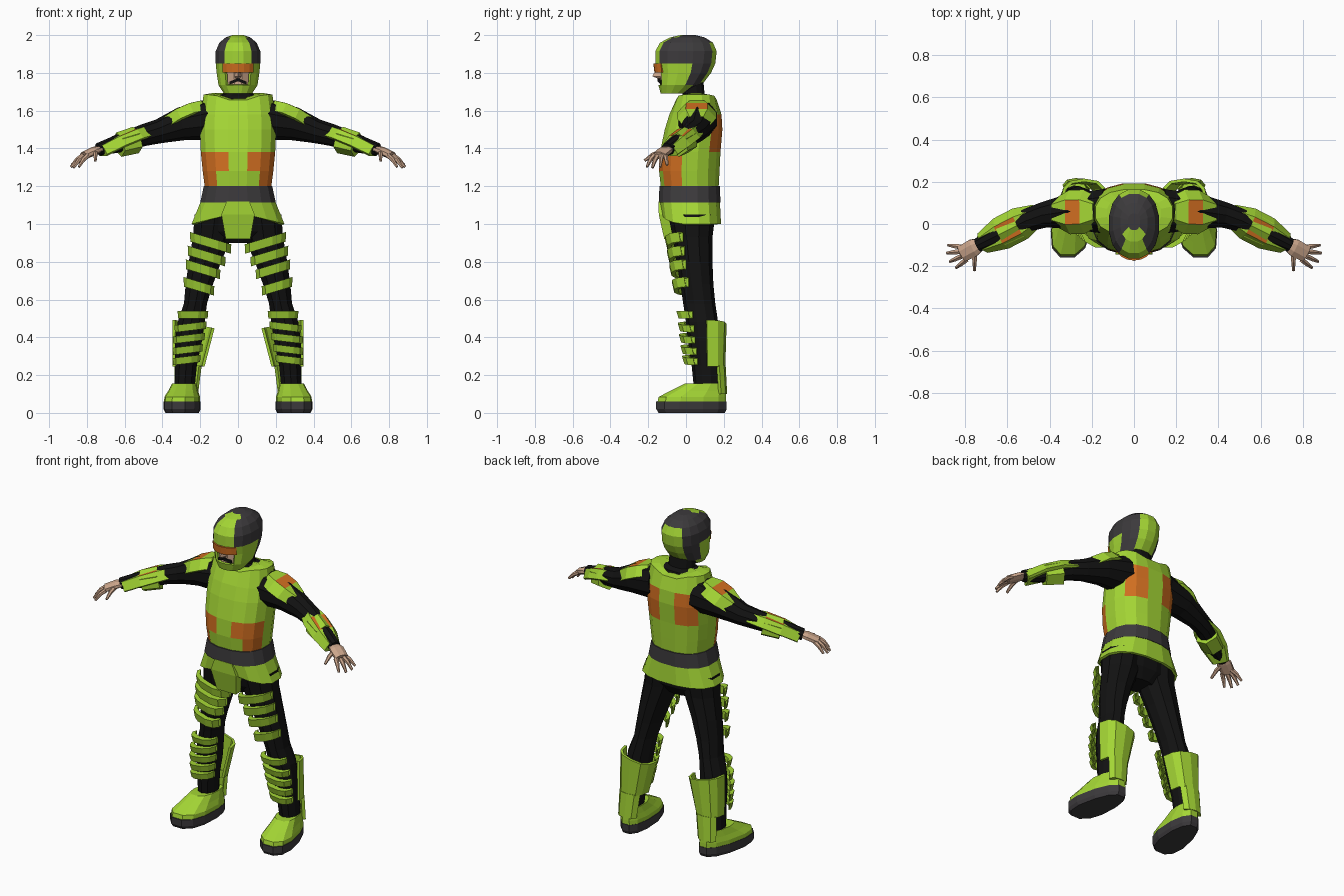
import bpy, bmesh, math
from mathutils import Vector

if "Cube" in bpy.data.objects:
    bpy.data.objects.remove(bpy.data.objects["Cube"])


def material(name, rgb):
    m = bpy.data.materials.new(name)
    m.diffuse_color = (*rgb, 1)
    m.use_nodes = True
    m.node_tree.nodes["Principled BSDF"].inputs["Base Color"].default_value = m.diffuse_color
    return m


GREEN = material("lime_armour", (0.37, 0.67, 0.035))
ORANGE = material("orange_panel", (0.65, 0.16, 0.015))
BLACK = material("black_suit", (0.006, 0.006, 0.006))
DARK = material("dark_grey", (0.045, 0.042, 0.045))
SKIN = material("skin", (0.60, 0.38, 0.26))


def skin(name, sections, mat, mirror=False, thick=0, caps=True, closed=True, paint=None, cut=None):
    """Join cross-sections into a flat-shaded skin; paint = (material, test), cut removes faces."""
    bm = bmesh.new()
    rows = [[bm.verts.new(p) for p in s] for s in sections]
    n = len(rows[0])
    for a, b in zip(rows, rows[1:]):
        for i in range(n if closed else n - 1):
            j = (i + 1) % n
            bm.faces.new((a[i], a[j], b[j], b[i]))
    if caps:
        bm.faces.new(rows[0][::-1])
        bm.faces.new(rows[-1])
    bmesh.ops.recalc_face_normals(bm, faces=bm.faces)
    if cut:
        dead = [f for f in bm.faces if cut(f.calc_center_median())]
        bmesh.ops.delete(bm, geom=dead, context='FACES')
    for f in bm.faces:
        if paint and paint[1](f.calc_center_median()):
            f.material_index = 1
    me = bpy.data.meshes.new(name)
    bm.to_mesh(me)
    bm.free()
    me.materials.append(mat)
    if paint:
        me.materials.append(paint[0])
    ob = bpy.data.objects.new(name, me)
    bpy.context.collection.objects.link(ob)
    if thick:
        s = ob.modifiers.new("thickness", 'SOLIDIFY')
        s.thickness = thick
        s.offset = -1
    if mirror:
        ob.modifiers.new("mirror", 'MIRROR')
    return ob


def ring(z, cx, rx, front, back, n=16, e=2.4, arc=None, warp=None):
    """Horizontal superellipse ring, or an open arc of it (degrees)."""
    cy, ry, pts = (front + back) / 2, (back - front) / 2, []
    for i in range(n):
        a = math.radians(arc[0] + (arc[1] - arc[0]) * i / (n - 1)) if arc else (i + .5) * 2 * math.pi / n
        c, s = math.cos(a), math.sin(a)
        p = Vector((cx + rx * math.copysign(abs(c) ** (2 / e), c),
                    cy + ry * math.copysign(abs(s) ** (2 / e), s), z))
        pts.append(warp(p) if warp else p)
    return pts


def loft(name, rings, mat, n=16, e=2.4, arc=None, warp=None, **kw):
    return skin(name, [ring(*r, n=n, e=e, arc=arc, warp=warp) for r in rings], mat, **kw)


def tube(name, pts, mat, n=8, flat=1.0):
    """Mirrored limb through (x, y, z, radius) points."""
    secs = []
    for i, p in enumerate(pts):
        d = (Vector(pts[min(i + 1, len(pts) - 1)][:3]) - Vector(pts[max(i - 1, 0)][:3])).normalized()
        side = d.cross(Vector((0, 0, 1))).normalized()
        up = side.cross(d)
        secs.append([Vector(p[:3]) + p[3] * (side * math.cos(a) + up * flat * math.sin(a))
                     for a in ((k + .5) * 2 * math.pi / n for k in range(n))])
    return skin(name, secs, mat, mirror=True)


def arm_pad(name, a, b, half, drop):
    """Bevelled armour pad along an arm, with an orange panel in the middle of its top."""
    a, b = Vector(a), Vector(b)
    d = (b - a).normalized()
    side = d.cross(Vector((0, 0, 1))).normalized()
    up = side.cross(d)
    secs = []
    for t, k, h in ((0, .65, -.012), (.3, 1, 0), (.65, 1, 0), (1, .65, -.012)):
        c = a.lerp(b, t) + up * h
        secs.append([c + side * v * half * k + up * w for v, w in
                     ((-1, -drop), (-.55, 0), (.55, 0), (1, -drop), (.8, -drop - .01), (-.8, -drop - .01))])
    mid = a.lerp(b, .475)
    skin(name, secs, GREEN, mirror=True, paint=(ORANGE, lambda c: (c - mid).length < .02))


# torso armour with raised shoulders and orange panels
def shoulders(p):
    if p.z > 1.63:
        p.z += .045 * min(1, abs(p.x) / .13)
    return p


def torso_panel(c):
    front = c.y < -.03 and .08 < abs(c.x) < .185 and c.z < 1.37
    back = c.y > .1 and .06 < abs(c.x) < .15 and 1.38 < c.z < 1.62
    return front or back


loft("torso_armour", [(1.19, 0, .178, -.135, .175), (1.28, 0, .19, -.145, .18), (1.38, 0, .2, -.14, .185),
                      (1.5, 0, .205, -.115, .195), (1.58, 0, .2, -.09, .19), (1.64, 0, .185, -.055, .165),
                      (1.65, 0, .13, -.025, .13)], GREEN, warp=shoulders, paint=(ORANGE, torso_panel))
loft("belt", [(1.115, 0, .203, -.147, .185), (1.2, 0, .184, -.143, .182)], DARK)


# hip skirt raised at the front, with centre flap
def skirt_hem(p):
    if p.z < 1.05 and p.y < -.05:
        p.z += .06 * max(0, 1 - abs(p.x) / .25)
    return p


loft("hip_skirt", [(1.12, 0, .2, -.142, .182), (1.0, 0, .25, -.13, .188)], GREEN,
     warp=skirt_hem, caps=False, thick=.015)
skin("crotch_flap", [[(-w, y, z), (w, y, z), (w, y + t, z), (-w, y + t, z)] for w, y, z, t in
                     ((.06, -.146, 1.12, .05), (.088, -.144, 1.05, .06), (.065, -.115, .92, .05))], GREEN)

# black undersuit
loft("pelvis", [(.9, 0, .09, -.04, .1), (.96, 0, .19, -.08, .14), (1.12, 0, .19, -.12, .165)], BLACK)
loft("neck", [(1.6, 0, .15, -.05, .15), (1.675, 0, .125, -.02, .125), (1.69, 0, .08, -.02, .1),
              (1.8, 0, .075, -.05, .09)], BLACK, n=12)
LEG = [(1.05, .12, .115, -.095, .155), (.93, .136, .108, -.07, .14), (.8, .175, .09, -.05, .14),
       (.68, .205, .076, -.03, .145), (.58, .225, .064, -.015, .155), (.48, .248, .075, 0, .17),
       (.38, .262, .075, .01, .18), (.25, .275, .06, .03, .18), (.1, .285, .055, .045, .185)]
loft("leg", LEG, BLACK, n=10, e=2, mirror=True)
tube("arm", [(.14, .06, 1.555, .11), (.3, .06, 1.53, .088), (.42, .045, 1.49, .064), (.5, .02, 1.47, .058),
             (.62, -.04, 1.43, .05), (.74, -.1, 1.395, .034)], BLACK, n=10)


def leg_at(z):
    for a, b in zip(LEG, LEG[1:]):
        if a[0] >= z >= b[0]:
            t = (a[0] - z) / (a[0] - b[0])
            return [p + (q - p) * t for p, q in zip(a, b)]


# banded plates across thighs and shins, tilted square to the leg
def leg_plate(name, z, h, slope, grow):
    _, cx, rx, f, b = leg_at(z)
    tilt = lambda p: Vector((p.x, p.y, p.z + slope * (p.x - cx)))
    secs = []
    for dz, out in ((-h, .012), (-h, .036), (h, .048), (h, .012)):
        secs.append(ring(z + dz, cx, rx + grow * out / .048, f - out, b, n=6, e=2.6,
                         arc=(198, 342), warp=tilt))
    skin(name, secs + [secs[0]], GREEN, mirror=True, caps=False, closed=False, thick=.006)


for i, z in enumerate((.9, .83, .76, .67)):
    leg_plate(f"thigh_plate_{i + 1}", z, .025, .3, .01)
for i, z in enumerate((.52, .455, .395, .335, .28)):
    leg_plate(f"shin_plate_{i + 1}", z, .019, -.12 if i else .0, .014)

# calf guards and heel strips
loft("calf_guard", [(.245, .262, .085, -.02, .208), (.47, .236, .112, -.04, .215)], GREEN, n=7, e=2.8,
     arc=(5, 175), warp=lambda p: Vector((p.x, p.y, p.z + (.2 * (p.x - .236) if p.z > .4 else 0))),
     mirror=True, caps=False, closed=False, thick=.015)
loft("heel_strip", [(.1, .275, .075, .0, .218), (.25, .264, .085, -.02, .21)], GREEN, n=5, e=2.8,
     arc=(38, 142), mirror=True, caps=False, closed=False, thick=.02)


# boots: wider towards the toe and turned out
def foot(p):
    cx = .29
    return Vector((cx + (p.x - cx) * (1 - .9 * (p.y - .0)) - .13 * p.y + .005, p.y, p.z))


loft("boot", [(.05, .29, .093, -.158, .218), (.085, .29, .092, -.15, .218), (.115, .29, .08, -.09, .215),
              (.155, .29, .068, -.01, .205)], GREEN, n=12, warp=foot, mirror=True)
loft("boot_sole", [(0, .29, .086, -.15, .21), (.02, .29, .095, -.163, .221), (.06, .29, .095, -.163, .221)],
     DARK, n=12, warp=foot, mirror=True)

# shoulder and forearm armour
arm_pad("shoulder_pad", (.2, .058, 1.665), (.395, .055, 1.58), .105, .055)
arm_pad("forearm_guard", (.475, .035, 1.535), (.735, -.1, 1.428), .08, .05)
tube("forearm_cuff", [(.54, .0, 1.445, .072), (.63, -.045, 1.42, .066)], GREEN, n=6)

# hands
tube("palm", [(.715, -.09, 1.402, .028), (.76, -.112, 1.388, .045), (.815, -.142, 1.362, .042)], SKIN, n=8, flat=.5)
FINGERS = [((.81, -.11, 1.365), (.88, -.10, 1.312)), ((.82, -.13, 1.362), (.885, -.137, 1.302)),
           ((.815, -.152, 1.36), (.872, -.178, 1.298)), ((.795, -.17, 1.362), (.842, -.207, 1.302)),
           ((.755, -.135, 1.38), (.755, -.22, 1.335))]
for i, (a, b) in enumerate(FINGERS):
    a, b = Vector(a), Vector(b)
    m = a.lerp(b, .5) + Vector((0, 0, .008))
    tube(f"finger_{i + 1}", [(*a, .014), (*m, .012), (*b, .007)], SKIN, n=6)


# helmet with face opening and dark crown and side panels
def dark_panel(c):
    x, y, z = abs(c.x), c.y, c.z
    rear_oval = y > .09 and x < .075
    crown = z > 1.955 and y > -.02
    side = x > .055 and (y > -.005 or z > 1.875) and not (y < -.135)
    return (crown or side) and not (rear_oval and z < 1.96)


loft("helmet", [(1.69, 0, .075, -.135, .01), (1.735, 0, .105, -.148, .085), (1.8, 0, .115, -.153, .135),
                (1.85, 0, .12, -.165, .158), (1.915, 0, .12, -.165, .165), (1.96, 0, .1, -.14, .145),
                (1.988, 0, .066, -.085, .1), (2.0, 0, .03, -.03, .05)], GREEN, e=2.25, thick=.014,
     paint=(DARK, dark_panel), cut=lambda c: c.y < -.05 and abs(c.x) < .062 and 1.73 < c.z < 1.85)

# face, nose, moustache and visor
loft("face", [(1.7, 0, .05, -.115, .03), (1.74, 0, .075, -.14, .05), (1.8, 0, .085, -.138, .08),
              (1.87, 0, .09, -.14, .08)], SKIN, n=12, e=2)
skin("nose", [[(-w, -.13, z), (0, y, z), (w, -.13, z)] for w, y, z in
              ((.015, -.145, 1.768), (.022, -.178, 1.782), (.01, -.155, 1.825))], SKIN)
skin("moustache", [[(x, y, z), (x, y - .012, z), (x, y - .012, z + .016), (x, y, z + .016)] for x, y, z in
                   ((-.045, -.122, 1.738), (0, -.138, 1.756), (.045, -.122, 1.738))], BLACK)
loft("visor", [(1.803, 0, .105, -.157, .1), (1.85, 0, .105, -.163, .1)], ORANGE, n=7, e=2.1,
     arc=(225, 315), caps=False, closed=False, thick=.01)
